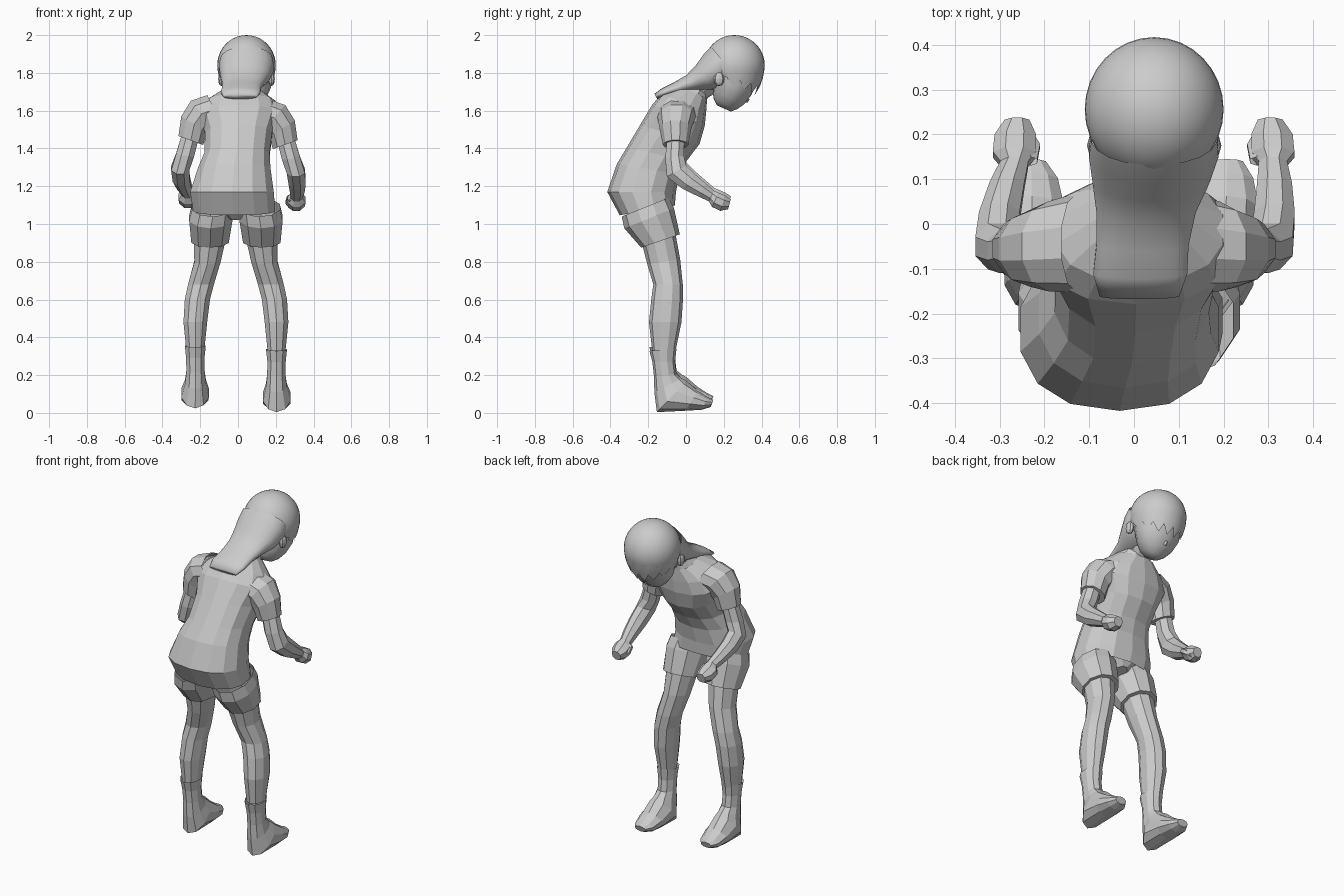
import bpy, bmesh
from math import sin, cos, pi, radians, copysign
from mathutils import Vector


def add_object(name, bm, smooth=False):
    bmesh.ops.recalc_face_normals(bm, faces=bm.faces)
    me = bpy.data.meshes.new(name)
    for f in bm.faces:
        f.smooth = smooth
    bm.to_mesh(me)
    bm.free()
    ob = bpy.data.objects.new(name, me)
    bpy.context.collection.objects.link(ob)
    return ob


def tube(name, rings, n=10, square=1.0, smooth=False, cap_end=True):
    """Loft rings of (x, y, z, half width, half depth, pitch, roll); the start is hidden and open."""
    bm = bmesh.new()
    loops = []
    for r in rings:
        x, y, z, hw, hd, p, roll = (tuple(r) + (0, 0))[:7]
        p, roll = radians(p), radians(roll)
        wide = Vector((cos(roll), 0, sin(roll)))
        deep = Vector((0, cos(p), sin(p)))
        loop = []
        for i in range(n):
            a = 2 * pi * (i + 0.5) / n
            c, s = (copysign(abs(v) ** square, v) for v in (cos(a), sin(a)))
            loop.append(bm.verts.new(Vector((x, y, z)) + wide * hw * c + deep * hd * s))
        loops.append(loop)
    for a, b in zip(loops, loops[1:]):
        for i in range(n):
            j = (i + 1) % n
            bm.faces.new((a[i], a[j], b[j], b[i]))
    if cap_end:
        bm.faces.new(loops[-1])
    return add_object(name, bm, smooth)


def side_rings(rings, s, dx=0.0, dz=0.0):
    """Mirror rings to side s with a small pose offset."""
    out = []
    for r in rings:
        x, y, z, hw, hd, p, roll = (tuple(r) + (0, 0))[:7]
        out.append((s * x + dx, y, z + dz, hw, hd, p, s * roll))
    return out


def ball(name, loc, scale, u=12, v=8, smooth=False, cut=None):
    bm = bmesh.new()
    bmesh.ops.create_uvsphere(bm, u_segments=u, v_segments=v, radius=1)
    for vert in bm.verts:
        vert.co = Vector(loc) + Vector([a * b for a, b in zip(vert.co, scale)])
    if cut:
        bmesh.ops.bisect_plane(bm, geom=bm.verts[:] + bm.edges[:] + bm.faces[:],
                               plane_co=cut[0], plane_no=cut[1], clear_inner=True)
    return add_object(name, bm, smooth)


# Shirt, bent forward, open at the hem
tube("shirt_body", [
    (-.02, -.205, 1.072, .222, .148, 10),
    (-.032, -.235, 1.17, .226, .182, 0),
    (-.02, -.20, 1.29, .196, .168, -10),
    (-.005, -.155, 1.37, .176, .162, -13),
    (.003, -.085, 1.475, .182, .165, -18),
    (.005, -.04, 1.575, .222, .150, -22),
    (.012, -.012, 1.64, .19, .128, -22),
    (.02, .035, 1.70, .10, .085, -25)], 14, 0.86, cap_end=False)
tube("collar", [(.02, .03, 1.685, .105, .09, -28),
                (.025, .055, 1.72, .08, .07, -28)], 10, cap_end=False)
tube("neck", [(.025, .05, 1.69, .06, .06, -30),
              (.035, .11, 1.73, .06, .06, -35),
              (.045, .17, 1.77, .06, .06, -35)], 10, cap_end=False)
tube("shorts_seat", [(-.02, -.205, 1.11, .19, .14, 14),
                     (-.015, -.185, 1.05, .05, .10, 18)], 12)

# Arms with sleeves
sleeve = [(.125, -.042, 1.585, .088, .112, 0, 64),
          (.192, -.05, 1.562, .094, .10, 0, 50),
          (.232, -.056, 1.505, .085, .084, 0, 32),
          (.25, -.055, 1.42, .073, .068, 0, 20)]
for s, label, dz, lean in ((1, "right", 0, .018), (-1, "left", .022, -.025)):
    tube(label + "_sleeve", side_rings(sleeve, s, 0, dz), 10)
    arm = [(.255, -.055, 1.44, .05, .05, 0, 15),
           (.28, -.06, 1.35, .052, .054, 5, 10),
           (.306, -.05, 1.28, .052, .064, 30),
           (.308 + lean * .3, .015, 1.225, .049, .055, 52),
           (.301 + lean * .7, .085, 1.18, .042, .043, 58),
           (.292 + lean, .135, 1.148, .034, .034, 62),
           (.292 + lean, .155, 1.128, .052, .045, 66),
           (.290 + lean, .195, 1.11, .05, .046, 72),
           (.286 + lean, .23, 1.105, .03, .03, 75)]
    tube(label + "_arm_and_fist", side_rings(arm, s, 0, dz * .7), 8)
    thumb = [(.256 + lean, .14, 1.14, .017, .02, 60),
             (.25 + lean, .175, 1.115, .018, .02, 70),
             (.262 + lean, .205, 1.09, .012, .013, 75)]
    tube(label + "_thumb", side_rings(thumb, s, 0, dz * .7), 6)

# Legs, shorts, socks and feet
shorts = [(.112, -.215, 1.09, .115, .135, 22),
          (.122, -.195, 1.03, .120, .142, 22),
          (.126, -.135, .91, .104, .108, 19)]
leg = [(.127, -.145, .925, .088, .093, 19),
       (.14, -.118, .80, .073, .088, 8),
       (.174, -.095, .68, .072, .078, 0),
       (.193, -.10, .60, .070, .084, 0),
       (.204, -.110, .48, .066, .086, 0),
       (.204, -.117, .33, .050, .062, 0)]
foot = [(.204, -.122, .335, .058, .072, 5),
        (.204, -.118, .27, .051, .060, 0),
        (.203, -.11, .20, .051, .060, 5),
        (.203, -.095, .145, .058, .082, 28),
        (.205, -.075, .086, .076, .114, 46),
        (.206, .03, .064, .076, .062, 58),
        (.207, .098, .050, .062, .037, 65),
        (.209, .138, .05, .036, .02, 70)]
for s, label, dx, dz in ((1, "right", 0, 0), (-1, "left", -.022, .02)):
    tube(label + "_shorts_leg", side_rings(shorts, s, dx), 10)
    tube(label + "_leg", side_rings(leg, s, dx), 10, cap_end=False)
    tube(label + "_sock_and_foot", side_rings(foot, s, dx, dz), 10)

# Head, tilted down
tube("face", [
    (.045, .255, 1.785, .138, .125, -24),
    (.045, .245, 1.73, .132, .112, -24),
    (.045, .225, 1.672, .105, .092, -24),
    (.045, .208, 1.635, .072, .068, -24),
    (.045, .20, 1.612, .035, .04, -24)], 14, smooth=True)
tube("nose", [(.045, .31, 1.672, .016, .03, -24),
              (.045, .315, 1.645, .008, .01, -24)], 6)
for s, label in ((1, "right"), (-1, "left")):
    ball(label + "_ear", (.045 + s * .132, .175, 1.768), (.018, .028, .038), 8, 6)

# Hair: cap and back fall
ball("hair_cap", (.045, .256, 1.84), (.155, .161, .16), 32, 20, True,
     ((0, .25, 1.77), (0, .2, 1)))
tube("hair_back", [
    (.045, .195, 1.865, .142, .098, -50),
    (.044, .16, 1.82, .146, .104, -50),
    (.038, .10, 1.775, .132, .082, -53),
    (.027, .03, 1.745, .112, .052, -58),
    (.019, -.045, 1.72, .104, .036, -62),
    (.014, -.11, 1.698, .106, .027, -62),
    (.012, -.16, 1.675, .09, .016, -60)], 20, 0.95, True)

# Jagged fringe curving in over the brow
bm = bmesh.new()
prev = None
for k in range(17):
    a = radians(-104 + 13 * k)
    drop = (.085 + .055 * max(cos(a), 0)) * (1 if k % 2 else .65)
    column = []
    for t in (0, .5, 1):
        r = (1 - (drop * t + .02) ** 2 / .0256 * .32)
        column.append(bm.verts.new((.045 + .154 * r * sin(a), .256 + .16 * r * cos(a),
                                    1.82 - drop * t)))
    if prev:
        for i in (0, 1):
            bm.faces.new((prev[i], column[i], column[i + 1], prev[i + 1]))
    prev = column
add_object("fringe", bm, True)
